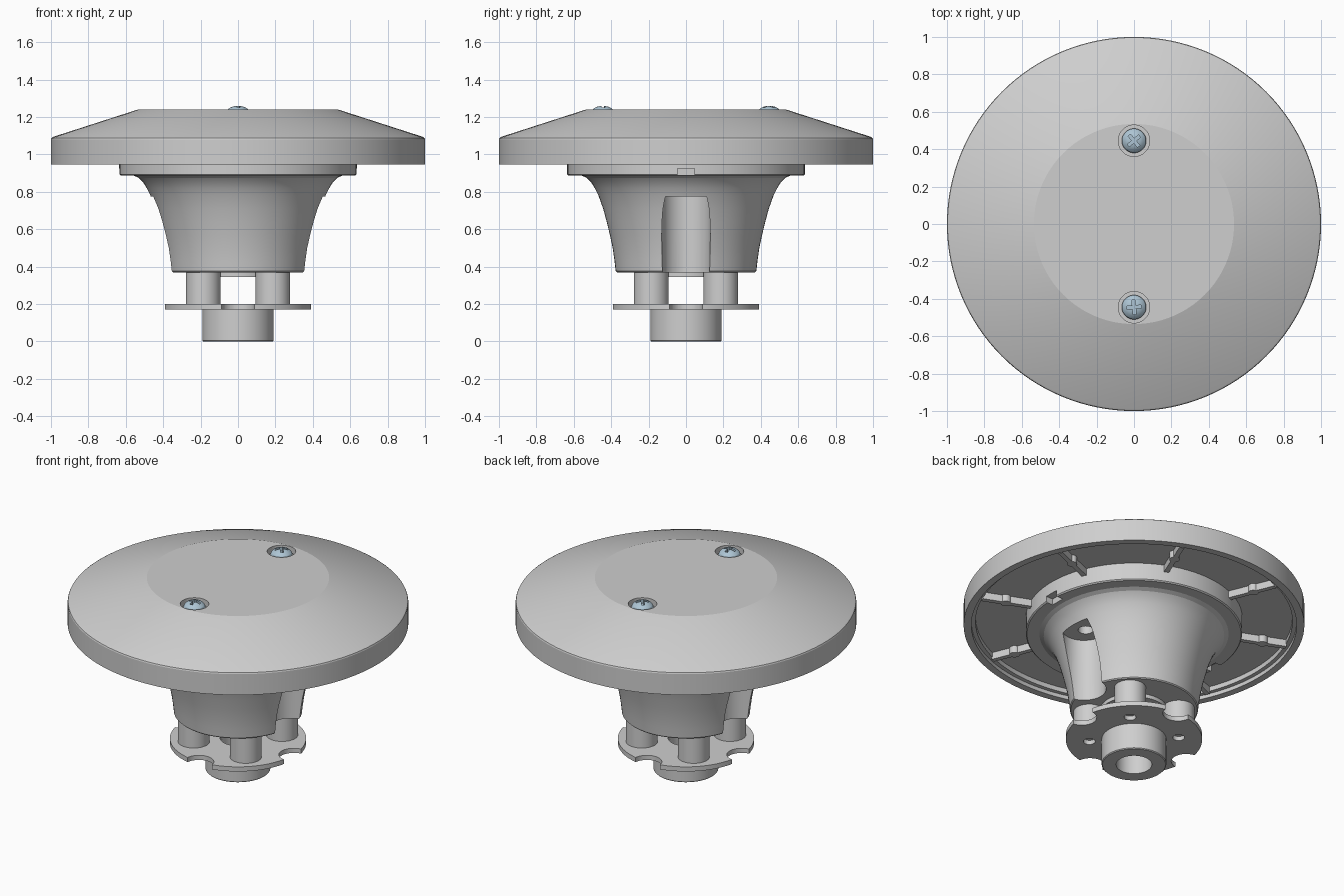
import bpy, bmesh
from math import radians, cos, sin, pi
from mathutils import Matrix, Vector

cube = bpy.data.objects.get("Cube")
if cube:
    bpy.data.objects.remove(cube, do_unlink=True)


def material(name, rgb, rough, metal=0.0):
    m = bpy.data.materials.new(name)
    m.use_nodes = True
    m.diffuse_color = (*rgb, 1)
    node = m.node_tree.nodes["Principled BSDF"]
    node.inputs["Base Color"].default_value = (*rgb, 1)
    node.inputs["Roughness"].default_value = rough
    node.inputs["Metallic"].default_value = metal
    return m


GREY = material("light grey plastic", (0.62, 0.62, 0.62), 0.5)
STEEL = material("blue steel", (0.42, 0.56, 0.66), 0.4)


def finish(name, bm, mat):
    bmesh.ops.recalc_face_normals(bm, faces=bm.faces)
    mesh = bpy.data.meshes.new(name)
    bm.to_mesh(mesh)
    bm.free()
    ob = bpy.data.objects.new(name, mesh)
    bpy.context.collection.objects.link(ob)
    mesh.materials.append(mat)
    return ob


def lathe(name, profile, mat, segs=96, at=(0, 0, 0), ring=False):
    """Spin (radius, z) points about z; ring joins the last point to the first."""
    bm = bmesh.new()
    verts = [bm.verts.new((r, 0, z)) for r, z in profile]
    pairs = list(zip(verts, verts[1:]))
    if ring:
        pairs.append((verts[-1], verts[0]))
    edges = [bm.edges.new(p) for p in pairs]
    bmesh.ops.spin(bm, geom=verts + edges, cent=(0, 0, 0), axis=(0, 0, 1),
                   angle=2 * pi, steps=segs, use_merge=True)
    bmesh.ops.remove_doubles(bm, verts=bm.verts, dist=1e-5)
    bmesh.ops.translate(bm, verts=bm.verts, vec=Vector(at))
    return finish(name, bm, mat)


def cylinder(name, r, z0, z1, x, y, mat=GREY, segs=48):
    return lathe(name, [(0, z0), (r, z0), (r, z1), (0, z1)], mat, segs, (x, y, 0))


def box(name, size, centre, turn=0.0, mat=GREY):
    bm = bmesh.new()
    m = (Matrix.Translation(centre) @ Matrix.Rotation(turn, 4, "Z")
         @ Matrix.Diagonal((*size, 1)))
    bmesh.ops.create_cube(bm, size=1, matrix=m)
    return finish(name, bm, mat)


def cut(ob, cutters):
    """Subtract each cutter from the object, then discard it."""
    bpy.context.view_layer.objects.active = ob
    for c in cutters:
        c.hide_render = True
        mod = ob.modifiers.new("cut", "BOOLEAN")
        mod.operation = "DIFFERENCE"
        mod.solver = "EXACT"
        mod.object = c
        bpy.ops.object.modifier_apply(modifier=mod.name)
        bpy.data.objects.remove(c, do_unlink=True)


SIDES = [(1, 0), (0, 1), (-1, 0), (0, -1)]
SCREW_Y = 0.445

# Wide cap with a stepped, hollow underside
cap = lathe("cap", [
    (0, 1.0), (0.93, 1.0), (0.93, 0.97), (0.955, 0.97), (0.955, 0.945), (1, 0.945),
    (1, 1.08), (0.997, 1.088), (0.988, 1.094), (0.535, 1.24), (0, 1.24)], GREY, 128)
cut(cap, [cylinder("recess_cutter", 0.084, 1.2, 1.3, 0, s * SCREW_Y) for s in (1, -1)])

# Stiffening ribs under the cap, each with a round boss
for i in range(8):
    a = radians(22.5 + 45 * i)
    box(f"cap_rib_{i + 1}", (0.32, 0.03, 0.05), (0.775 * cos(a), 0.775 * sin(a), 0.98), a)
    cylinder(f"rib_boss_{i + 1}", 0.03, 0.955, 1.005, 0.79 * cos(a), 0.79 * sin(a), segs=24)

# Flared body with its flange
body = lathe("flared_body", [
    (0, 0.37), (0.37, 0.37), (0.376, 0.376), (0.382, 0.43), (0.392, 0.5), (0.407, 0.57),
    (0.424, 0.64), (0.443, 0.71), (0.468, 0.78), (0.488, 0.82), (0.508, 0.852),
    (0.53, 0.874), (0.555, 0.886), (0.628, 0.886), (0.635, 0.893), (0.635, 1.01), (0, 1.01)],
    GREY)
cutters = []
for s in (1, -1):
    # side pocket, screw hole in its roof, and flange notch
    cutters.append(cylinder("pocket_cutter", 0.13, 0.3, 0.775, s * 0.383, 0))
    cutters.append(cylinder("hole_cutter", 0.045, 0.7, 0.85, s * 0.37, 0, segs=24))
    cutters.append(box("notch_cutter", (0.12, 0.09, 0.08), (s * 0.645, 0, 0.885)))
cut(body, cutters)
cylinder("body_underside_boss", 0.2, 0.345, 0.38, 0, 0)

# Mounting plate with edge notches, screw holes and a centre bore
plate = lathe("mounting_plate", [(0.105, 0.17), (0.4, 0.17), (0.4, 0.2), (0.105, 0.2)],
              GREY, ring=True)
cutters = [cylinder("notch_cutter", 0.088, 0.1, 0.3, 0.4 * x, 0.4 * y) for x, y in SIDES]
posts = [(x * 0.186, y * 0.186) for x in (1, -1) for y in (1, -1)]
cutters += [cylinder("hole_cutter", 0.035, 0.1, 0.3, x, y, segs=24) for x, y in posts]
cut(plate, cutters)

# Hollow hub below the plate
lathe("hub", [(0.105, 0), (0.185, 0), (0.19, 0.005), (0.19, 0.172), (0.105, 0.172)],
      GREY, 64, ring=True)

# Standoff posts
for i, (x, y) in enumerate(posts):
    cylinder(f"standoff_post_{i + 1}", 0.093, 0.198, 0.38, x, y)

# Domed screws with cross slots
for name, y, turn in (("back_screw", SCREW_Y, 40), ("front_screw", -SCREW_Y, 5)):
    screw = lathe(name, [
        (0, 1.19), (0.065, 1.19), (0.065, 1.222), (0.06, 1.234), (0.048, 1.246),
        (0.034, 1.254), (0.018, 1.258), (0, 1.26)], STEEL, 48, (0, y, 0))
    cut(screw, [box("slot_cutter", (0.078, 0.017, 0.06), (0, y, 1.255),
                    radians(turn + q), STEEL) for q in (0, 90)])

# Smooth round surfaces while keeping edges crisp
bpy.ops.object.select_all(action="DESELECT")
for ob in bpy.context.scene.objects:
    if ob.type == "MESH":
        ob.select_set(True)
        bpy.context.view_layer.objects.active = ob
bpy.ops.object.shade_smooth_by_angle(angle=radians(17))
